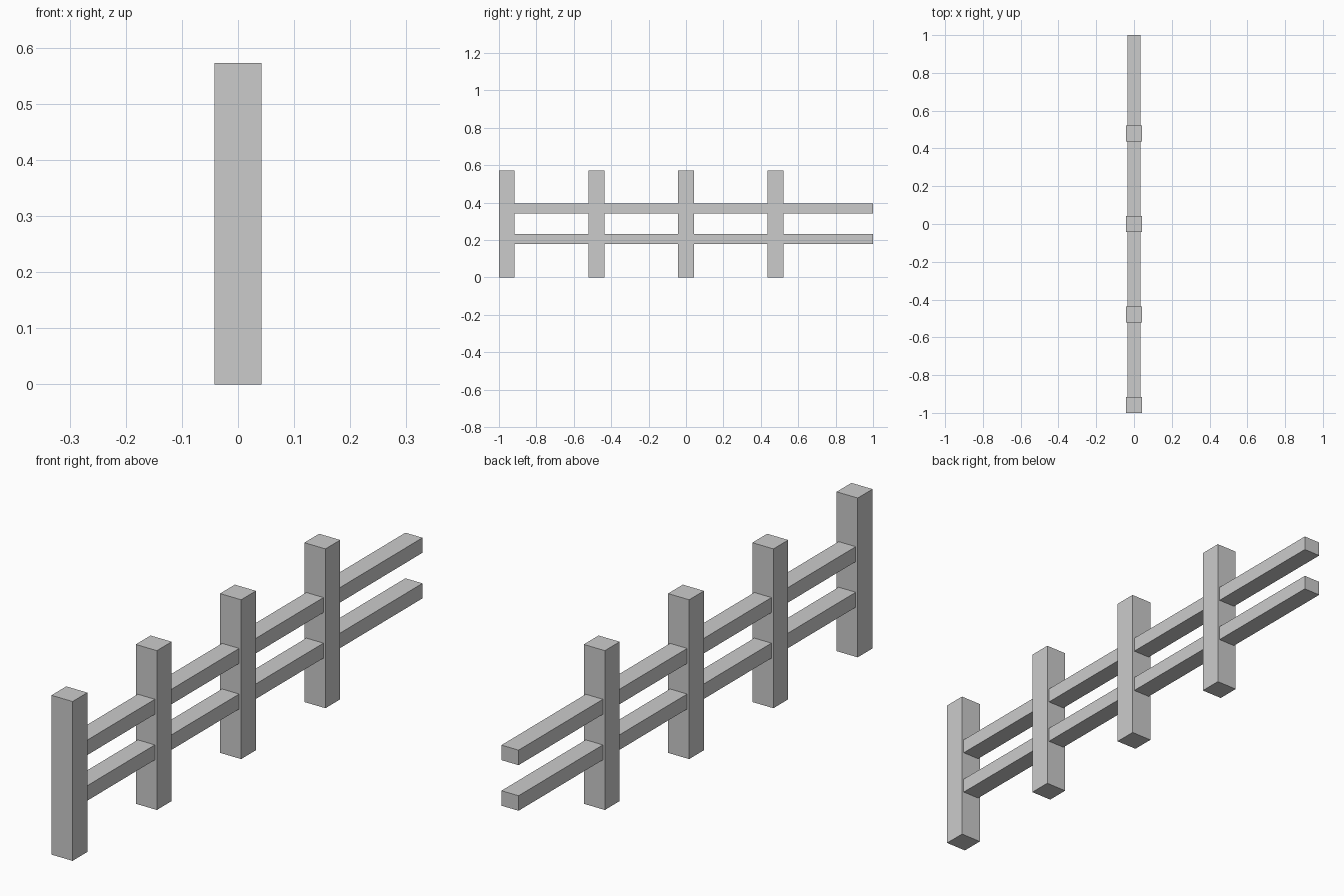
import bpy

if "Cube" in bpy.data.objects:
    bpy.data.objects.remove(bpy.data.objects["Cube"])


def box(name, x, y, z):
    """Box from (min, max) ranges on each axis."""
    ranges = (x, y, z)
    bpy.ops.mesh.primitive_cube_add(size=1, location=[(a + b) / 2 for a, b in ranges])
    ob = bpy.context.object
    ob.name = name
    ob.scale = [b - a for a, b in ranges]
    bpy.ops.object.transform_apply(location=False, rotation=False, scale=True)
    return ob


HALF = 0.042      # half post width
HEIGHT = 0.573    # post height
SPACING = 0.479   # distance between posts
FIRST = -1 + HALF

# Square posts; the last bay is left open so sections can be chained
for i in range(4):
    y = FIRST + i * SPACING
    box(f"post_{i + 1}", (-HALF, HALF), (y - HALF, y + HALF), (0, HEIGHT))

# Two long rails running through the posts
for name, z in (("lower_rail", (0.178, 0.232)), ("upper_rail", (0.342, 0.396))):
    box(name, (-0.034, 0.034), (FIRST, 1.0), z)
